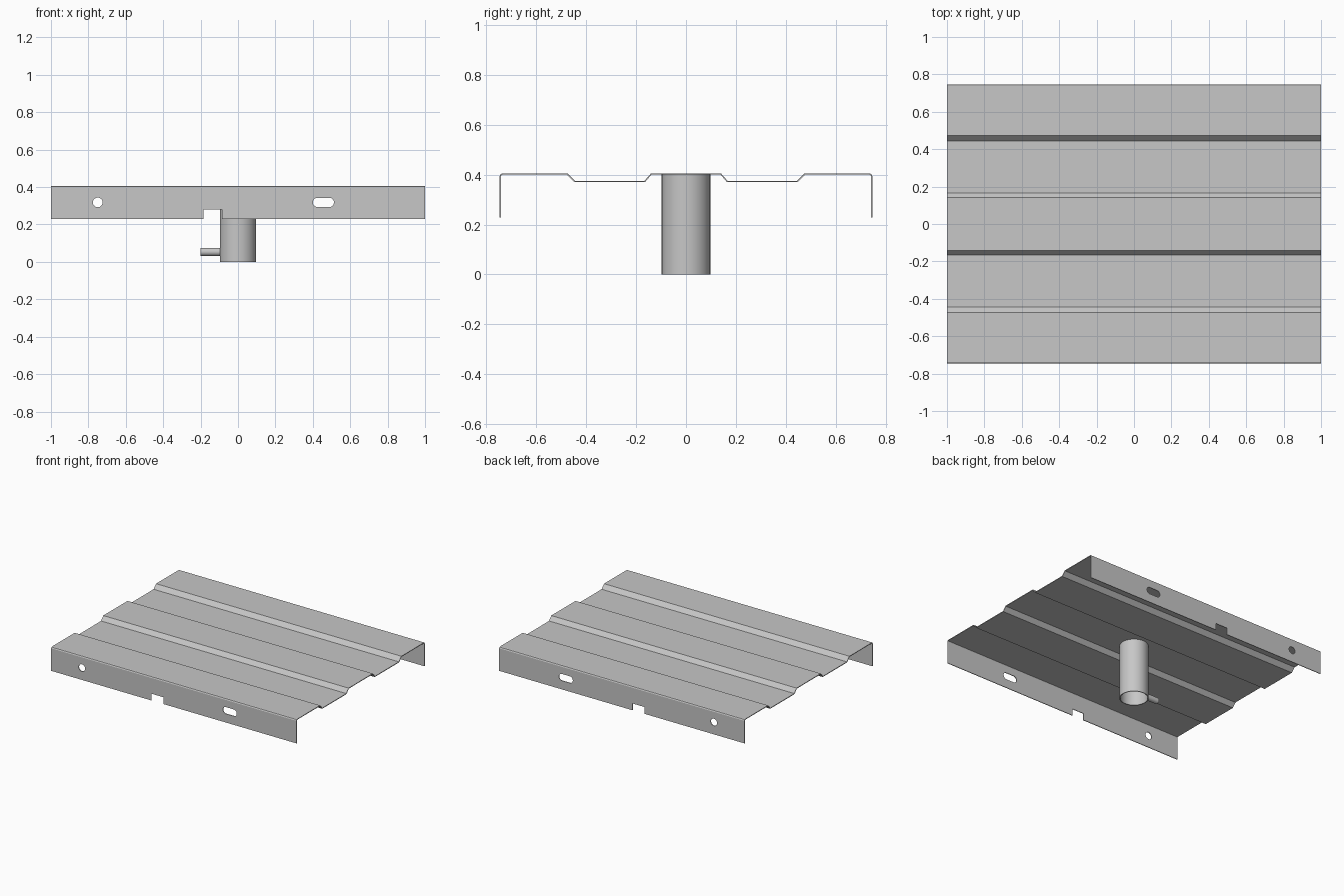
import bpy
import math
from mathutils import Vector

cube = bpy.data.objects.get("Cube")
if cube:
    bpy.data.objects.remove(cube, do_unlink=True)

steel = bpy.data.materials.new("steel_grey")
steel.use_nodes = True
steel.diffuse_color = (0.57, 0.57, 0.57, 1)
steel.node_tree.nodes["Principled BSDF"].inputs["Base Color"].default_value = steel.diffuse_color


def add_mesh(name, verts, faces):
    mesh = bpy.data.meshes.new(name)
    mesh.from_pydata(verts, [], faces)
    mesh.materials.append(steel)
    obj = bpy.data.objects.new(name, mesh)
    bpy.context.collection.objects.link(obj)
    return obj


def activate(obj):
    bpy.ops.object.select_all(action='DESELECT')
    obj.select_set(True)
    bpy.context.view_layer.objects.active = obj


def cut(obj, cutter):
    """Subtract a cutter from an object, then discard the cutter."""
    cutter.hide_render = True
    mod = obj.modifiers.new("cut", 'BOOLEAN')
    mod.operation, mod.solver, mod.object = 'DIFFERENCE', 'EXACT', cutter
    activate(obj)
    bpy.ops.object.modifier_apply(modifier=mod.name)
    bpy.data.objects.remove(cutter, do_unlink=True)


def prism(name, outline, start, direction):
    """Extrude a closed 3D outline along a vector."""
    n = len(outline)
    verts = [Vector(p) + Vector(start) for p in outline]
    verts += [v + Vector(direction) for v in verts]
    faces = [(i, (i + 1) % n, (i + 1) % n + n, i + n) for i in range(n)]
    faces += [tuple(reversed(range(n))), tuple(range(n, 2 * n))]
    return add_mesh(name, verts, faces)


def slot_outline(x0, x1, z, r, steps=12):
    """Rounded slot in the xz plane; equal ends give a circle."""
    pts = []
    for cx, first in ((x1, -math.pi / 2), (x0, math.pi / 2)):
        for i in range(steps):
            a = first + math.pi * (i + 0.5) / steps
            pts.append((cx + r * math.cos(a), 0, z + r * math.sin(a)))
    return pts


def pipe(name, radius, wall, length, sides):
    """Open hollow pipe rising from the origin."""
    verts, faces = [], []
    for r, z in ((radius, 0), (radius, length), (radius - wall, length), (radius - wall, 0)):
        for i in range(sides):
            a = math.tau * i / sides
            verts.append((r * math.cos(a), r * math.sin(a), z))
    for ring in range(4):
        for i in range(sides):
            j, a, b = (i + 1) % sides, ring * sides, (ring + 1) % 4 * sides
            faces.append((a + i, a + j, b + j, b + i))
    return add_mesh(name, verts, faces)


def smooth(obj):
    activate(obj)
    bpy.ops.object.shade_smooth_by_angle(angle=math.radians(35))


# Folded sheet: half profile (y, z) mirrored across the middle
TOP, FLOOR = 0.405, 0.375
half = [(0.141, TOP), (0.167, FLOOR), (0.445, FLOOR), (0.474, TOP),
        (0.737, TOP), (0.743, TOP - 0.002), (0.747, TOP - 0.01), (0.747, 0.229)]
profile = [(-y, z) for y, z in reversed(half)] + half
verts = [(x, y, z) for y, z in profile for x in (-1, 1)]
faces = [(2 * i, 2 * i + 1, 2 * i + 3, 2 * i + 2) for i in range(len(profile) - 1)]
panel = add_mesh("folded_panel", verts, faces)
solid = panel.modifiers.new("thickness", 'SOLIDIFY')
solid.thickness, solid.offset, solid.use_even_offset = 0.005, -1, True
activate(panel)
bpy.ops.object.modifier_apply(modifier=solid.name)

# Round hole, slot and notch through both side flanges
notch = [(-0.184, 0, 0.2), (-0.086, 0, 0.2), (-0.086, 0, 0.279), (-0.184, 0, 0.279)]
for outline in (slot_outline(-0.75, -0.75, 0.318, 0.026),
                slot_outline(0.425, 0.488, 0.318, 0.025), notch):
    cut(panel, prism("cutter", outline, (0, 1, 0), (0, -2, 0)))

# Central socket tube with a small hole in its side
tube = pipe("socket_tube", 0.0975, 0.006, 0.4, 64)
hole = [(0, y, z) for y, _, z in slot_outline(0, 0, 0.155, 0.015)]
cut(tube, prism("cutter", hole, (-0.15, 0, 0), (0.1, 0, 0)))
smooth(tube)

# Side peg pointing out of the tube
peg = pipe("side_peg", 0.022, 0.005, 0.106, 24)
peg.rotation_euler = (0, -math.pi / 2, 0)
peg.location = (-0.095, 0, 0.053)
smooth(peg)
